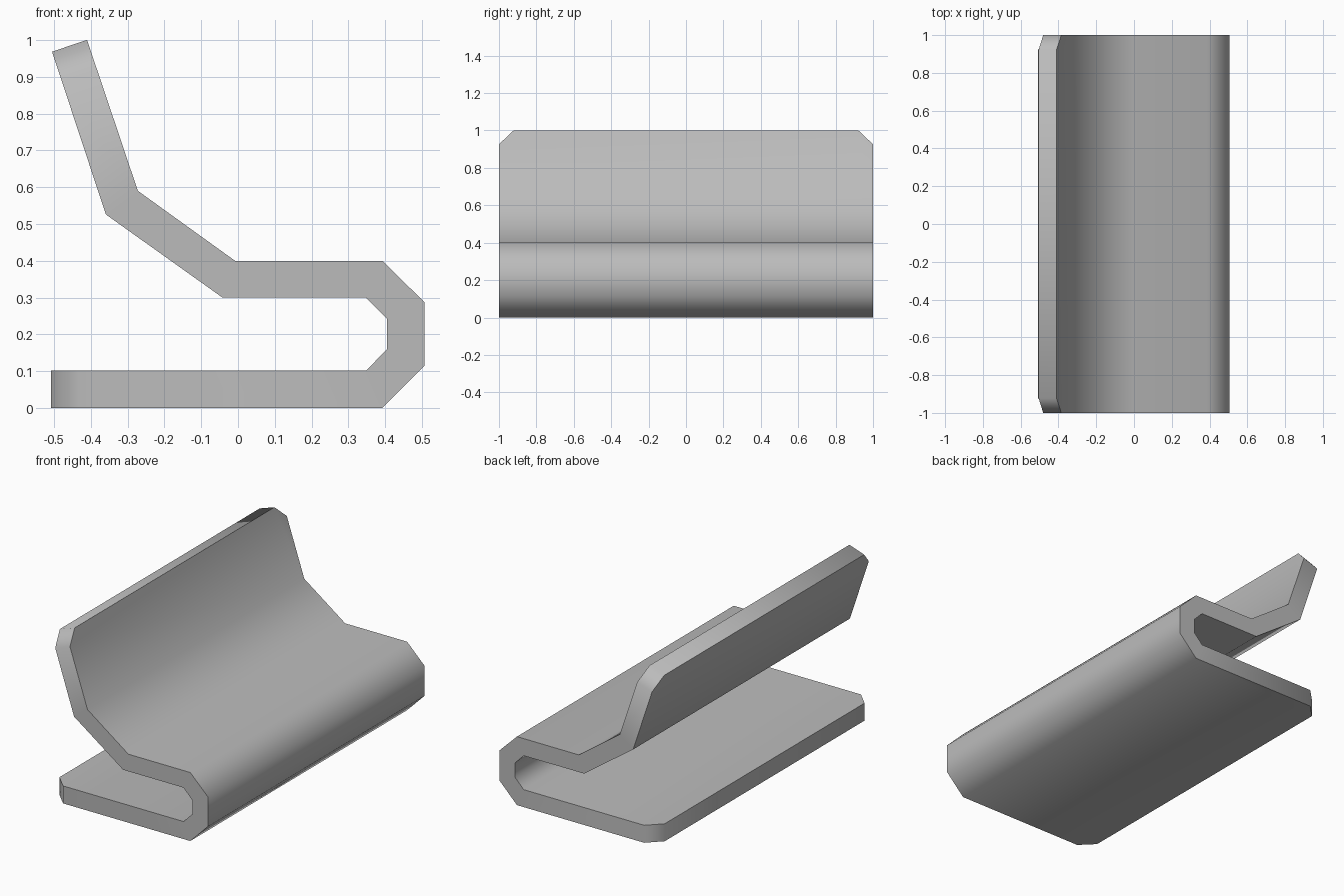
import bpy, bmesh, math

if "Cube" in bpy.data.objects:
    bpy.data.objects.remove(bpy.data.objects["Cube"])

# Folded clip cross-section (x, z)
profile = [(-0.508, 0), (0.392, 0), (0.506, 0.115), (0.506, 0.288), (0.392, 0.4),
           (-0.008, 0.4), (-0.272, 0.59), (-0.41, 1.0), (-0.505, 0.968),
           (-0.359, 0.526), (-0.042, 0.3), (0.348, 0.3), (0.405, 0.242),
           (0.405, 0.16), (0.348, 0.102), (-0.508, 0.102)]

grey = bpy.data.materials.new("grey metal")
grey.diffuse_color = (0.5, 0.5, 0.5, 1)
grey.use_nodes = True
grey.node_tree.nodes["Principled BSDF"].inputs["Base Color"].default_value = grey.diffuse_color

# Extrude the section along y
bm = bmesh.new()
front = bm.faces.new([bm.verts.new((x, -1, z)) for x, z in profile])
ext = bmesh.ops.extrude_face_region(bm, geom=[front])
moved = [v for v in ext["geom"] if isinstance(v, bmesh.types.BMVert)]
bmesh.ops.translate(bm, verts=moved, vec=(0, 2, 0))

# Clip the corners of both free ends
corners = [e for e in bm.edges
           if e.verts[0].co.y == e.verts[1].co.y
           and all(v.co.x < -0.4 for v in e.verts)]
bmesh.ops.bevel(bm, geom=corners, offset=0.078, offset_type='OFFSET',
                segments=1, affect='EDGES', profile=0.5)
# bevel width along each side
bmesh.ops.recalc_face_normals(bm, faces=bm.faces)

mesh = bpy.data.meshes.new("folded_clip")
bm.to_mesh(mesh)
bm.free()
mesh.materials.append(grey)
clip = bpy.data.objects.new("folded_clip", mesh)
bpy.context.collection.objects.link(clip)

# Soft bends, crisp plate edges
bpy.context.view_layer.objects.active = clip
clip.select_set(True)
bpy.ops.object.shade_smooth_by_angle(angle=math.radians(60))
